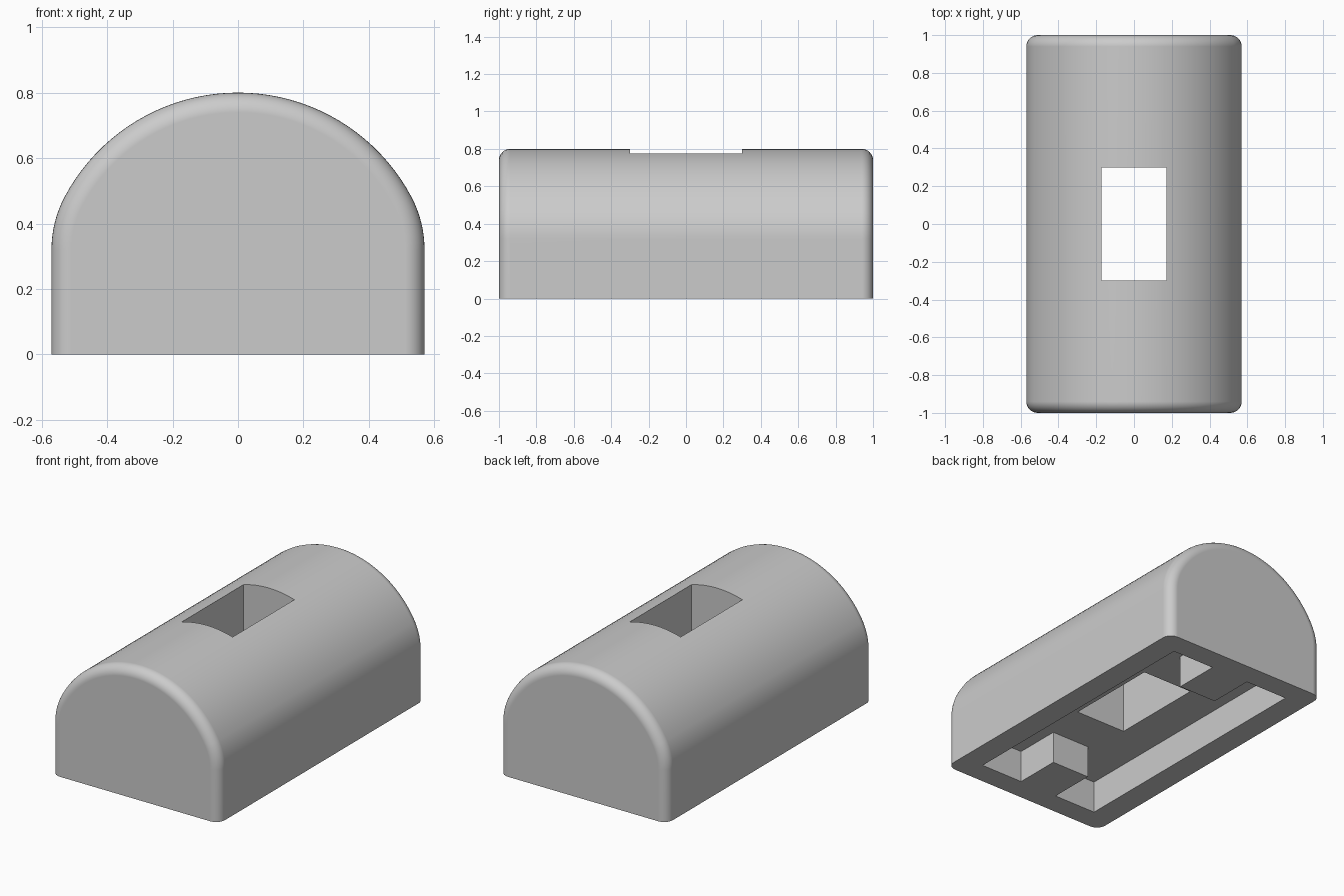
import bpy
import bmesh
import math
from math import sin, cos, radians

if "Cube" in bpy.data.objects:
    bpy.data.objects.remove(bpy.data.objects["Cube"])

HALF_W, HALF_L, TOP = 0.57, 1.0, 0.80
ROUND = 0.06                     # rounding of the two end edges
CROWN_R, JOIN = 0.60, radians(62)  # crown arc and where the shoulder takes over

grey = bpy.data.materials.new("light grey")
grey.diffuse_color = (0.6, 0.6, 0.6, 1)
grey.use_nodes = True
grey.node_tree.nodes["Principled BSDF"].inputs["Base Color"].default_value = grey.diffuse_color


def half_profile(inset):
    """Right half of the domed section, from floor to crown, offset inward."""
    shoulder_r = (HALF_W - CROWN_R * sin(JOIN)) / (1 - sin(JOIN))
    cx = HALF_W - shoulder_r
    crown_z = TOP - CROWN_R
    cz = crown_z + (CROWN_R - shoulder_r) * cos(JOIN)
    pts = [(HALF_W - inset, 0)]
    for i in range(9):           # shoulder arc
        a = radians(90) + (JOIN - radians(90)) * i / 8
        r = shoulder_r - inset
        pts.append((cx + r * sin(a), cz + r * cos(a)))
    for i in range(1, 21):       # crown arc
        a = JOIN * (1 - i / 20)
        r = CROWN_R - inset
        pts.append((r * sin(a), crown_z + r * cos(a)))
    return pts


def section(inset):
    right = half_profile(inset)
    return right + [(-x, z) for x, z in reversed(right[:-1])]


def make_object(name, bm):
    bmesh.ops.recalc_face_normals(bm, faces=bm.faces)
    mesh = bpy.data.meshes.new(name)
    bm.to_mesh(mesh)
    bm.free()
    mesh.materials.append(grey)
    ob = bpy.data.objects.new(name, mesh)
    bpy.context.collection.objects.link(ob)
    return ob


def prism(name, plan, z0, z1):
    """Upright prism from a plan outline."""
    bm = bmesh.new()
    face = bm.faces.new([bm.verts.new((x, y, z0)) for x, y in plan])
    ext = bmesh.ops.extrude_face_region(bm, geom=[face])
    verts = [g for g in ext["geom"] if isinstance(g, bmesh.types.BMVert)]
    bmesh.ops.translate(bm, verts=verts, vec=(0, 0, z1 - z0))
    return make_object(name, bm)


# Domed body: sections lofted along y, shrinking around each rounded end
STEPS = 8
end = []
for i in range(STEPS + 1):
    a = radians(90) * i / STEPS
    end.append((HALF_L - ROUND + ROUND * cos(a), ROUND * (1 - sin(a))))
stations = [(-y, d) for y, d in end] + list(reversed(end))
bm = bmesh.new()
rings = [[bm.verts.new((x, y, z)) for x, z in section(d)] for y, d in stations]
n = len(rings[0])
for a, b in zip(rings, rings[1:]):
    for i in range(n):
        j = (i + 1) % n
        bm.faces.new((a[i], a[j], b[j], b[i]))
bm.faces.new(rings[0])
bm.faces.new(rings[-1])
body = make_object("domed_body", bm)

# Underside recess, notched at both ends to leave a solid block in the middle
RX, RY, BX, BY = 0.42, 0.86, 0.13, 0.57
quarter = [(RX, RY), (BX, RY), (BX, BY)]
plan = (quarter
        + [(-x, y) for x, y in reversed(quarter)]
        + [(-x, -y) for x, y in quarter]
        + [(x, -y) for x, y in reversed(quarter)])
recess = prism("recess_cutter", plan, -0.2, 0.2)

# Window through the crown
window = prism("window_cutter",
               [(-0.173, -0.3), (0.173, -0.3), (0.173, 0.3), (-0.173, 0.3)],
               -0.3, 1.0)

bpy.context.view_layer.objects.active = body
for cutter in (recess, window):
    mod = body.modifiers.new("cut", 'BOOLEAN')
    mod.operation = 'DIFFERENCE'
    mod.solver = 'EXACT'
    mod.object = cutter
    bpy.ops.object.modifier_apply(modifier=mod.name)
    bpy.data.objects.remove(cutter)

# Smooth dome with crisp cut edges
bpy.ops.object.select_all(action='DESELECT')
body.select_set(True)
bpy.ops.object.shade_smooth_by_angle(angle=radians(30))
weighted = body.modifiers.new("weighted_normals", 'WEIGHTED_NORMAL')
weighted.keep_sharp = True
